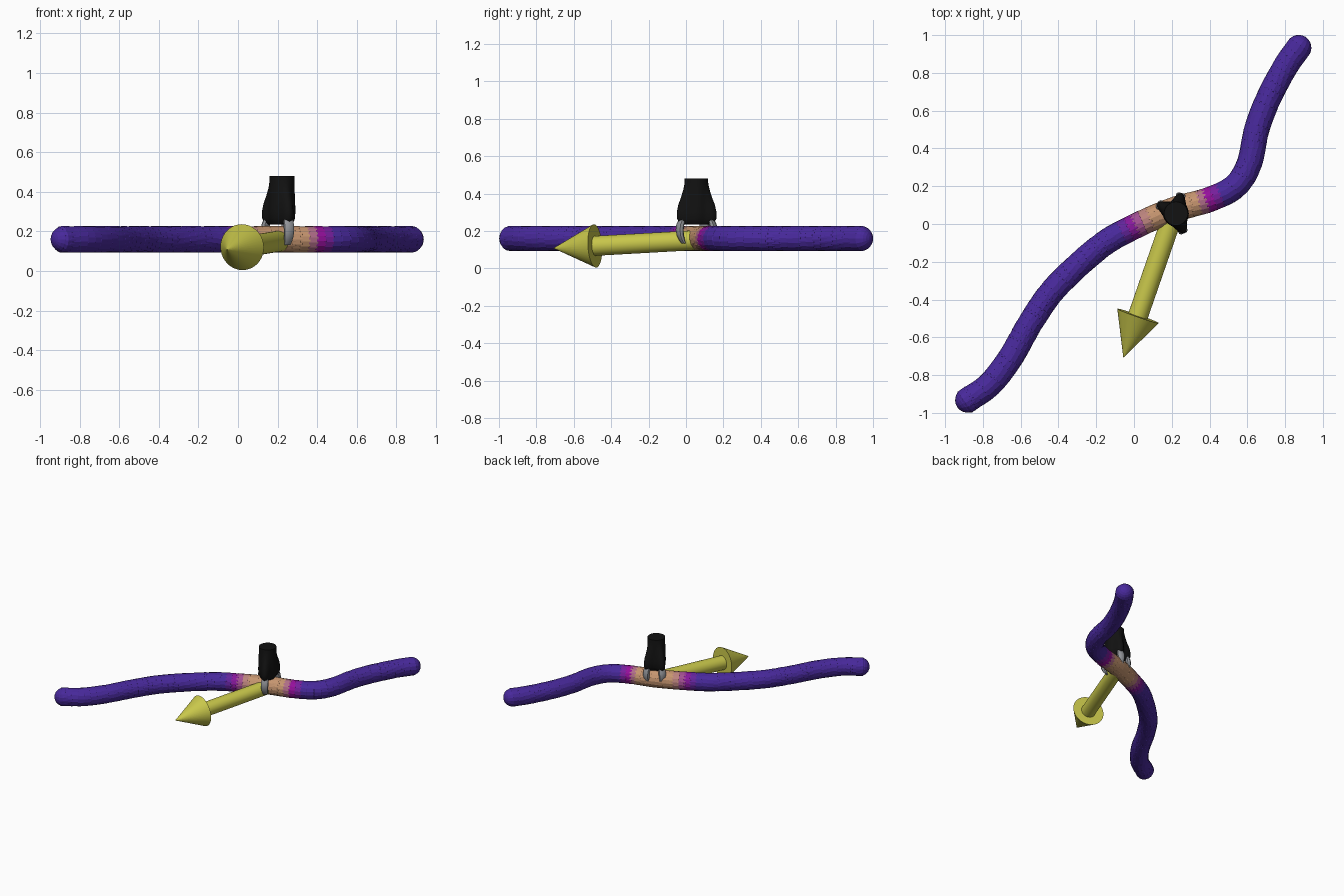
import bpy, bmesh, math, random
from mathutils import Vector, Matrix

if "Cube" in bpy.data.objects:
    bpy.data.objects.remove(bpy.data.objects["Cube"])

random.seed(3)


def material(name, rgb):
    m = bpy.data.materials.new(name)
    m.diffuse_color = (*rgb, 1)
    m.use_nodes = True
    m.node_tree.nodes["Principled BSDF"].inputs["Base Color"].default_value = m.diffuse_color
    return m


def add_object(name, bm, mats, smooth=None):
    bmesh.ops.recalc_face_normals(bm, faces=bm.faces)
    me = bpy.data.meshes.new(name)
    bm.to_mesh(me)
    bm.free()
    for m in mats:
        me.materials.append(m)
    ob = bpy.data.objects.new(name, me)
    bpy.context.collection.objects.link(ob)
    if smooth:
        bpy.ops.object.select_all(action='DESELECT')
        ob.select_set(True)
        bpy.context.view_layer.objects.active = ob
        bpy.ops.object.shade_smooth_by_angle(angle=math.radians(smooth))
    return ob


def loft(bm, rings, mat=0):
    """Skin a list of point rings and cap both ends."""
    vs = [[bm.verts.new(p) for p in r] for r in rings]
    n = len(vs[0])
    faces = [bm.faces.new((a[i], a[(i + 1) % n], b[(i + 1) % n], b[i]))
             for a, b in zip(vs, vs[1:]) for i in range(n)]
    faces += [bm.faces.new(vs[0][::-1]), bm.faces.new(vs[-1])]
    for f in faces:
        f.material_index = mat


def turned(bm, origin, axis, profile, sides, roll=0.0, mat=0):
    """Surface of revolution about axis; profile is (distance, radius)."""
    rot = Vector(axis).to_track_quat('Z', 'Y').to_matrix()
    loft(bm, [[Vector(origin) + rot @ Vector((r * math.cos(roll + k * math.tau / sides),
                                              r * math.sin(roll + k * math.tau / sides), d))
               for k in range(sides)] for d, r in profile], mat)


def catmull(pts, steps):
    p = [2 * pts[0] - pts[1]] + pts + [2 * pts[-1] - pts[-2]]
    out = []
    for i in range(1, len(p) - 2):
        a, b, c, d = p[i - 1:i + 3]
        for s in range(steps):
            t = s / steps
            out.append(0.5 * (2 * b + (c - a) * t + (2 * a - 5 * b + 4 * c - d) * t * t
                              + (3 * b - a - 3 * c + d) * t ** 3))
    return out + [pts[-1]]


# Rope: short overlapping barrel links along a path, coloured by distance from the grip
RZ, RR = 0.16, 0.067
GRIP = Vector((0.20, 0.07, RZ))
path = catmull([Vector((x, y, RZ)) for x, y in (
    (-.88, -.932), (-.765, -.85), (-.655, -.71), (-.54, -.51), (-.41, -.33), (-.18, -.12),
    (0, -.015), (.21, .075), (.40, .13), (.535, .20), (.61, .32), (.65, .50),
    (.71, .66), (.80, .83), (.872, .934))], 24)

purple, magenta, tan = Vector((.065, .022, .33)), Vector((.30, .005, .33)), Vector((.56, .30, .16))
STEPS = 8
ramp = []
for i in range(STEPS + 1):
    t = 2 * i / STEPS
    ramp.append(material(f"rope_{i}", tan.lerp(magenta, t) if t < 1 else magenta.lerp(purple, t - 1)))

bm = bmesh.new()
spacing, travelled, link = 0.04, 0.0, 0
for a, b in zip(path, path[1:]):
    travelled += (b - a).length
    if travelled >= link * spacing:
        t = min(max(((b - GRIP).length - 0.13) / 0.15, 0), 1)
        turned(bm, b, b - a, [(-.034, RR * .9), (-.024, RR), (.024, RR), (.034, RR * .9)],
               16, random.uniform(0, .4), round(t * STEPS))
        link += 1
cap = [(RR * math.sin(k * math.pi / 12), RR * math.cos(k * math.pi / 12)) for k in range(6)] + [(RR, .004)]
for end, inner in ((path[0], path[1]), (path[-1], path[-2])):
    turned(bm, end, end - inner, [(-.03, RR)] + cap, 16, 0, STEPS)
add_object("rope", bm, ramp)

# Force arrow: shaft and cone
yellow = material("arrow_yellow", (.58, .57, .07))
start, tip = Vector((.215, .072, .152)), Vector((-.056, -.708, .108))
axis = tip - start
length = axis.length
for name, profile in (("arrow_shaft", [(0, .053), (length - .2, .053)]),
                      ("arrow_head", [(length - .235, .116), (length, .0005)])):
    bm = bmesh.new()
    turned(bm, start, axis, profile, 40)
    add_object(name, bm, [yellow], 40)

# Gripper body: round wrist flowing down into three knuckle lobes
black = material("gripper_black", (.006, .006, .006))
CX, CY = 0.222, 0.055
FINGERS = [math.radians(d) for d in (-68, 75, 152)]


def body_ring(z, base, lobe):
    pts = []
    for k in range(48):
        a = k * math.tau / 48
        bump = max(math.exp(-(math.remainder(a - f, math.tau) / .38) ** 2) for f in FINGERS)
        r = base + lobe * bump
        pts.append((CX + r * math.cos(a), CY + r * math.sin(a), z))
    return pts


bm = bmesh.new()
loft(bm, [body_ring(*s) for s in (
    (.235, .05, .025), (.245, .058, .04), (.265, .066, .045), (.30, .068, .044), (.34, .067, .036),
    (.38, .065, .022), (.42, .064, .009), (.45, .063, .002), (.48, .063, 0))])
add_object("gripper_body", bm, [black], 45)

# Fingers: curved grey bars hooking around the rope
grey = material("finger_grey", (.30, .31, .33))
for n, f in enumerate(FINGERS):
    out = Vector((math.cos(f), math.sin(f), 0))
    side = Vector((-out.y, out.x, 0))
    bm = bmesh.new()
    rings = []
    for r, z, thick, wide in ((.080, .265, .015, .023), (.092, .235, .017, .025), (.096, .205, .017, .025),
                              (.092, .175, .015, .023), (.082, .15, .012, .02), (.072, .132, .008, .016)):
        c = Vector((CX, CY, z)) + out * r
        rings.append([c + out * thick * u + side * wide * v for u, v in (
            (1, -.6), (1, .6), (.5, 1), (-.5, 1), (-1, .6), (-1, -.6), (-.5, -1), (.5, -1))])
    loft(bm, rings)
    add_object(f"finger_{n + 1}", bm, [grey], 40)
